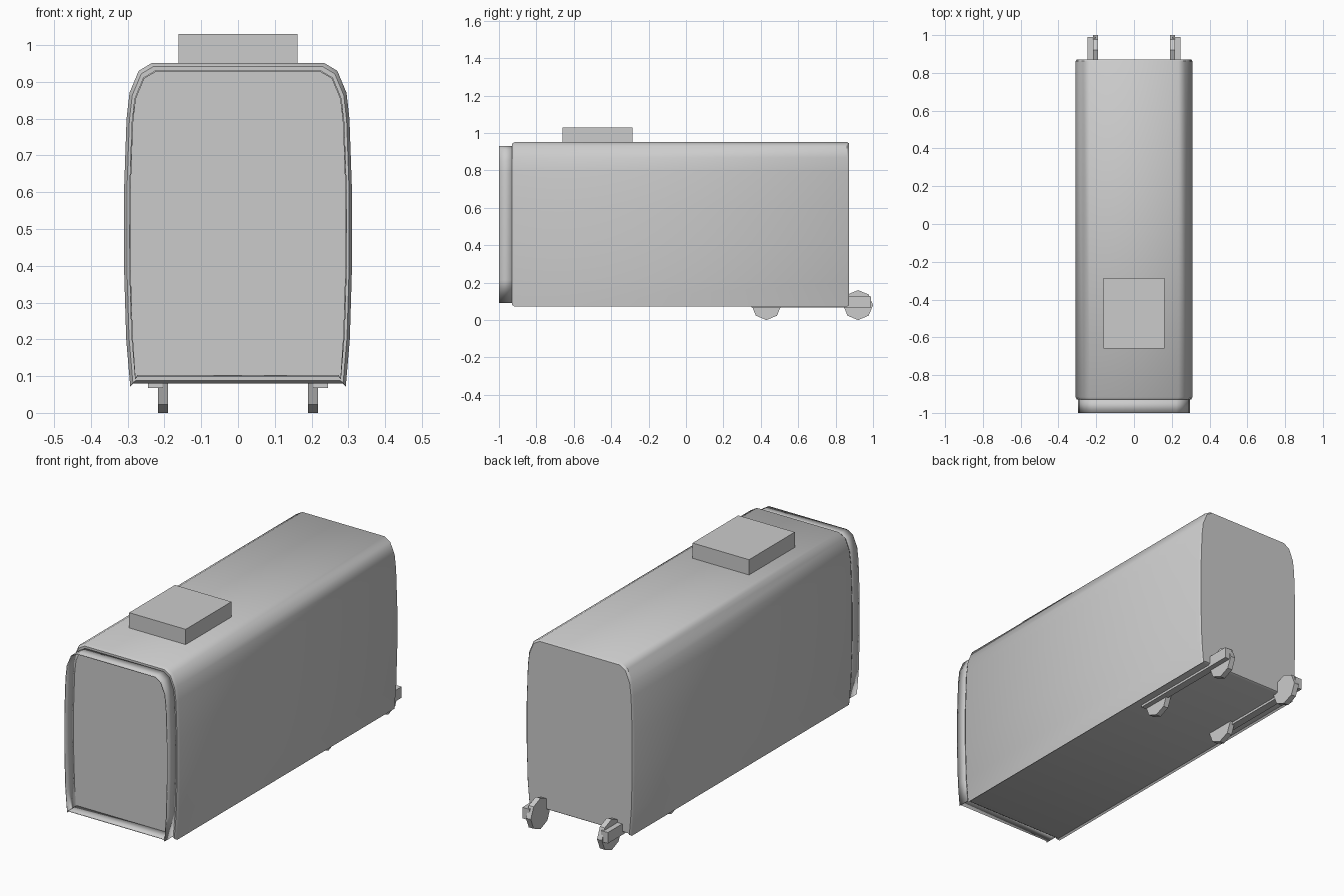
import bpy, bmesh, math
from mathutils import Matrix

cube = bpy.data.objects.get("Cube")
if cube:
    bpy.data.objects.remove(cube, do_unlink=True)

grey = bpy.data.materials.new("plain grey")
grey.use_nodes = True
GREY = (0.6, 0.6, 0.6, 1)
grey.diffuse_color = GREY
grey.node_tree.nodes["Principled BSDF"].inputs["Base Color"].default_value = GREY


def finish(name, bm, smooth=False):
    bmesh.ops.recalc_face_normals(bm, faces=bm.faces)
    mesh = bpy.data.meshes.new(name)
    bm.to_mesh(mesh)
    bm.free()
    mesh.materials.append(grey)
    obj = bpy.data.objects.new(name, mesh)
    bpy.context.collection.objects.link(obj)
    if smooth:
        bpy.ops.object.select_all(action='DESELECT')
        obj.select_set(True)
        bpy.context.view_layer.objects.active = obj
        bpy.ops.object.shade_smooth_by_angle(angle=math.radians(40))
    return obj


def box(name, x, y, z):
    bm = bmesh.new()
    bmesh.ops.create_cube(bm, size=1)
    for v in bm.verts:
        v.co = [a + (b - a) * (c + 0.5) for (a, b), c in zip((x, y, z), v.co)]
    return finish(name, bm)


# Half cross-section of the carriage, from floor to roof
HALF = [(0.285, 0.08), (0.293, 0.072), (0.304, 0.2), (0.31, 0.4), (0.31, 0.6),
        (0.303, 0.8), (0.295, 0.87), (0.27, 0.93), (0.235, 0.951)]
PROFILE = HALF + [(-x, z) for x, z in reversed(HALF)]
MID = 0.515


def loft(name, sections, caps):
    """Skin the profile through sections of (y, x scale, z scale)."""
    bm = bmesh.new()
    rings = [[bm.verts.new((x * sx, y, MID + (z - MID) * sz)) for x, z in PROFILE]
             for y, sx, sz in sections]
    n = len(PROFILE)
    for a, b in zip(rings, rings[1:]):
        for i in range(n):
            j = (i + 1) % n
            bm.faces.new((a[i], a[j], b[j], b[i]))
    if caps:
        bm.faces.new(rings[0])
        bm.faces.new(rings[-1])
    return finish(name, bm, True)


# Carriage body with softened ends
loft("carriage_body", [(-0.93, 0.975, 0.98), (-0.917, 1, 1),
                       (0.862, 1, 1), (0.872, 0.975, 0.985)], True)

# Open collar around the front end
collar = loft("front_collar", [(-1, 0.955, 0.955), (-0.925, 0.955, 0.955)], False)
wall = collar.modifiers.new("wall", 'SOLIDIFY')
wall.thickness = 0.004
wall.offset = -1

# Roof unit
box("roof_unit", (-0.162, 0.162), (-0.66, -0.285), (0.93, 1.03))

# Wheels and side beams
for side, s in (("left", 1), ("right", -1)):
    box(side + "_beam", sorted((s * 0.205, s * 0.245)), (0.35, 0.99), (0.068, 0.125))
    for end, y in (("front", 0.43), ("rear", 0.92)):
        bm = bmesh.new()
        bmesh.ops.create_cone(bm, cap_ends=True, segments=8, radius1=0.08,
                              radius2=0.08, depth=0.028)
        bmesh.ops.transform(bm, verts=bm.verts,
                            matrix=Matrix.Translation((s * 0.204, y, 0.08))
                            @ Matrix.Rotation(math.pi / 2, 4, 'Y'))
        finish(f"{side}_{end}_wheel", bm)
